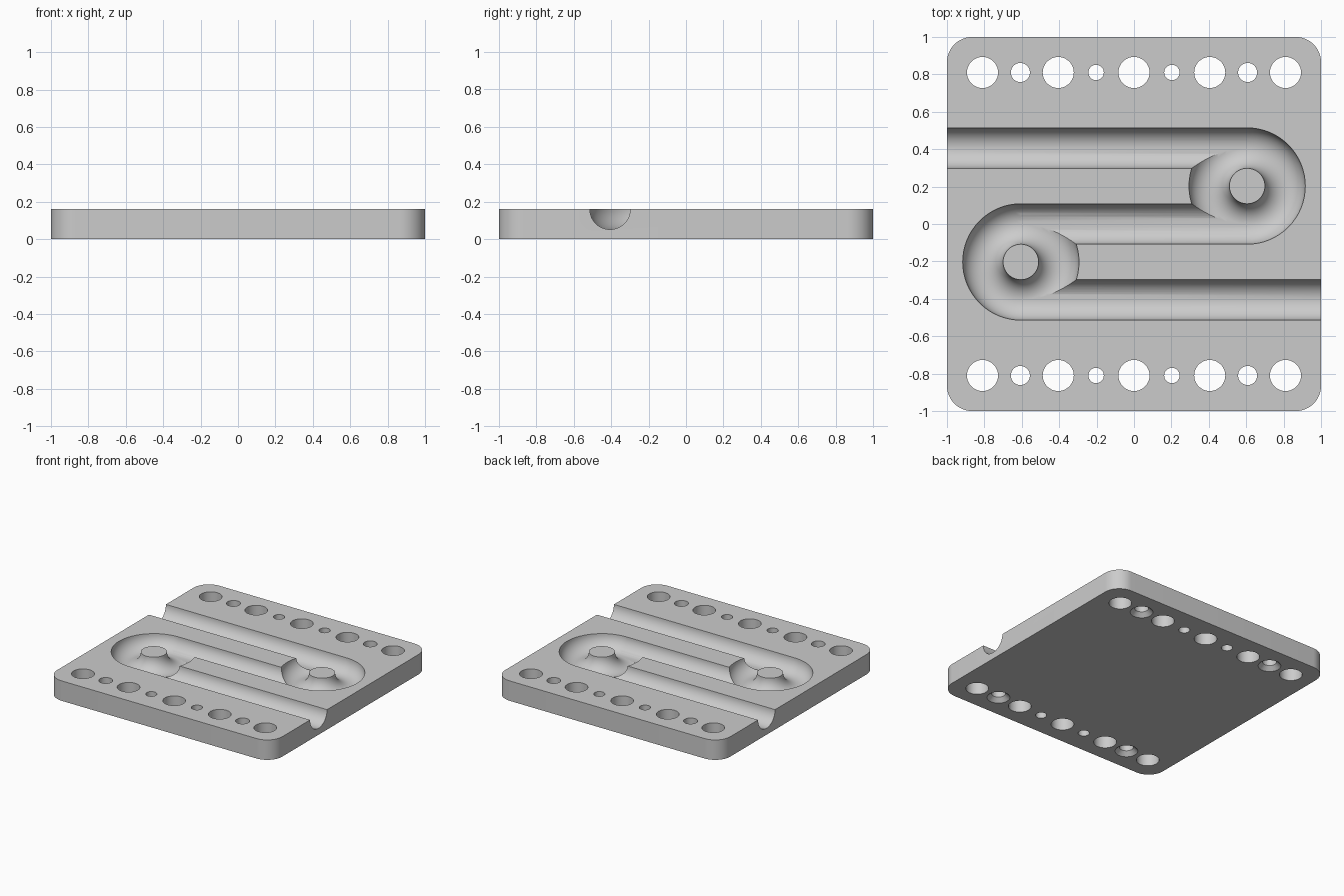
import bpy
import bmesh
from math import pi

cube = bpy.data.objects.get("Cube")
if cube:
    bpy.data.objects.remove(cube)

THICK = 0.16            # plate thickness
GROOVE = 0.108          # radius of the round groove
PITCH = 0.203           # radius of the groove's turns
TURN_X = 0.605          # distance of the turns from the middle

grey = bpy.data.materials.new("light grey")
grey.use_nodes = True
grey.diffuse_color = (0.6, 0.6, 0.6, 1)
grey.node_tree.nodes["Principled BSDF"].inputs["Base Color"].default_value = (0.6, 0.6, 0.6, 1)

# Plate with rounded upright corners
mesh = bpy.data.meshes.new("plate")
bm = bmesh.new()
bmesh.ops.create_cube(bm, size=2)
for v in bm.verts:
    v.co.z = THICK if v.co.z > 0 else 0
upright = [e for e in bm.edges if abs(e.verts[0].co.z - e.verts[1].co.z) > 0.1]
bmesh.ops.bevel(bm, geom=upright, offset=0.135, segments=12, profile=0.5, affect='EDGES')
bm.to_mesh(mesh)
bm.free()
mesh.materials.append(grey)
plate = bpy.data.objects.new("plate", mesh)
bpy.context.collection.objects.link(plate)


def cut():
    """Subtract the newly added primitive from the plate."""
    cutter = bpy.context.object
    cutter.data.materials.append(grey)
    bpy.context.view_layer.objects.active = plate
    mod = plate.modifiers.new("cut", 'BOOLEAN')
    mod.operation = 'DIFFERENCE'
    mod.solver = 'EXACT'
    mod.object = cutter
    bpy.ops.object.modifier_apply(modifier=mod.name)
    bpy.data.objects.remove(cutter)


# Ring grooves around the two posts
for side in (1, -1):
    bpy.ops.mesh.primitive_torus_add(
        major_radius=PITCH, minor_radius=GROOVE, major_segments=64, minor_segments=48,
        location=(side * TURN_X, side * PITCH, THICK))
    cut()

# Straight grooves joining the rings and running out of both sides
for start, end, y in ((-1.1, TURN_X, 2 * PITCH), (-TURN_X, TURN_X, 0),
                      (-TURN_X, 1.1, -2 * PITCH)):
    bpy.ops.mesh.primitive_cylinder_add(
        vertices=48, radius=GROOVE, depth=end - start,
        location=((start + end) / 2, y, THICK), rotation=(0, pi / 2, 0))
    cut()

# Two rows of holes, the middle-sized ones countersunk from below
for y in (-0.81, 0.81):
    for i in range(-4, 5):
        radius = 0.083 if i % 2 == 0 else 0.041 if abs(i) == 1 else 0.051
        x = i * 0.2025
        bpy.ops.mesh.primitive_cylinder_add(
            vertices=40, radius=radius, depth=1, location=(x, y, 0))
        cut()
        if abs(i) == 3:
            bpy.ops.mesh.primitive_cone_add(
                vertices=40, radius1=0.093, radius2=0.045, depth=0.048, location=(x, y, 0.014))
            cut()

bpy.ops.object.select_all(action='DESELECT')
plate.select_set(True)
bpy.context.view_layer.objects.active = plate
bpy.ops.object.shade_smooth_by_angle(angle=pi / 6)
